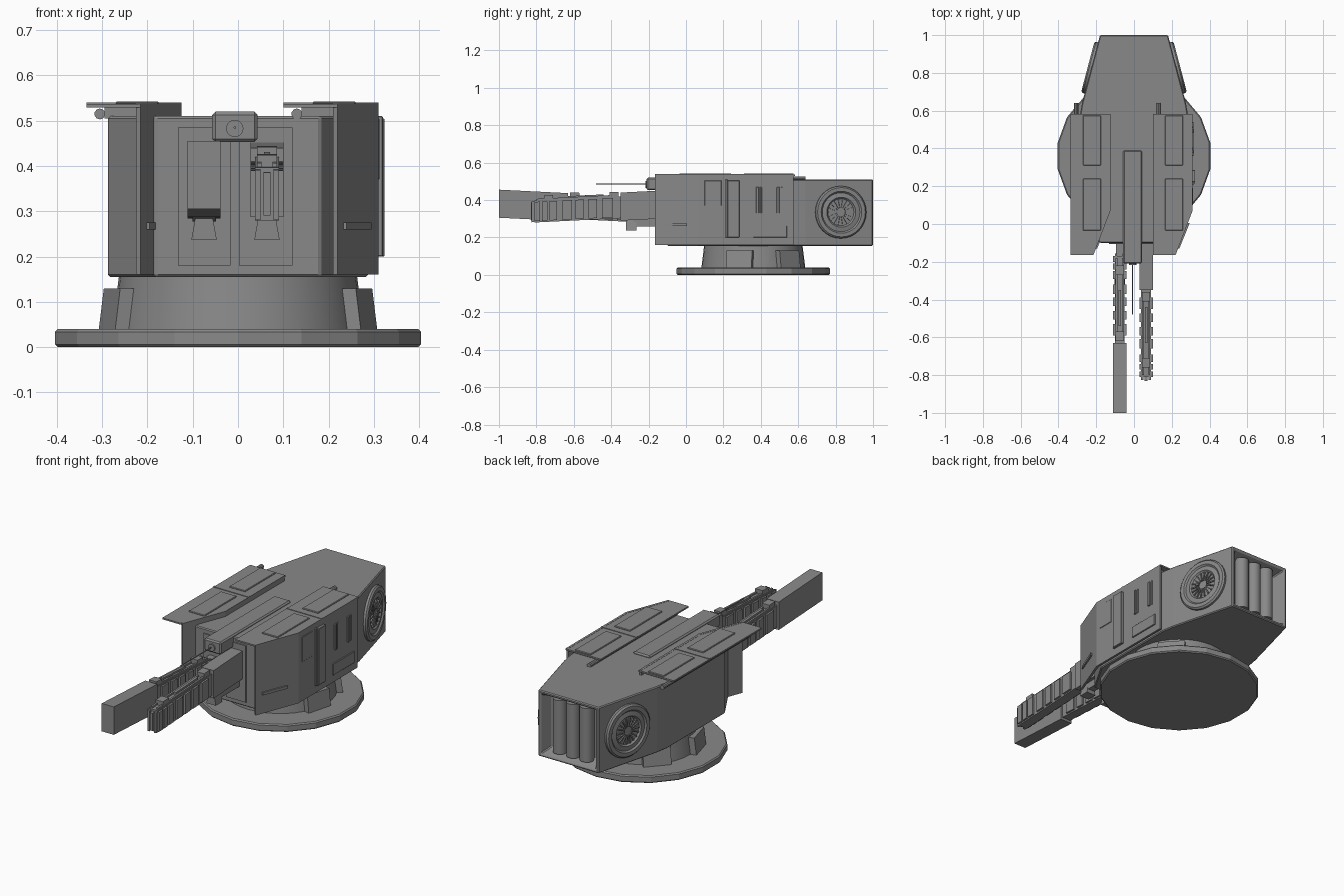
import bpy, bmesh, math
from mathutils import Matrix, Vector

cube = bpy.data.objects.get("Cube")
if cube:
    bpy.data.objects.remove(cube)

grey = bpy.data.materials.new("hull_grey")
grey.use_nodes = True
grey.diffuse_color = (0.25, 0.25, 0.25, 1)
bsdf = next(n for n in grey.node_tree.nodes if n.type == 'BSDF_PRINCIPLED')
bsdf.inputs["Base Color"].default_value = grey.diffuse_color
bsdf.inputs["Roughness"].default_value = 0.6


def finish(bm, name, bevel=0, smooth=False):
    bmesh.ops.recalc_face_normals(bm, faces=bm.faces)
    mesh = bpy.data.meshes.new(name)
    bm.to_mesh(mesh)
    bm.free()
    mesh.materials.append(grey)
    ob = bpy.data.objects.new(name, mesh)
    bpy.context.collection.objects.link(ob)
    if bevel:
        mod = ob.modifiers.new("bevel", 'BEVEL')
        mod.width = bevel
        mod.limit_method = 'ANGLE'
    if smooth:
        bpy.ops.object.select_all(action='DESELECT')
        ob.select_set(True)
        bpy.context.view_layer.objects.active = ob
        bpy.ops.object.shade_smooth_by_angle(angle=math.radians(35))
    return ob


def add_box(bm, x0, x1, y0, y1, z0, z1):
    m = Matrix.Translation(((x0 + x1) / 2, (y0 + y1) / 2, (z0 + z1) / 2))
    m = m @ Matrix.Diagonal((x1 - x0, y1 - y0, z1 - z0, 1))
    return bmesh.ops.create_cube(bm, size=1, matrix=m)["verts"]


def box(name, *size, bevel=0):
    bm = bmesh.new()
    add_box(bm, *size)
    return finish(bm, name, bevel)


def add_prism(bm, points, z0, z1):
    low = [bm.verts.new((x, y, z0)) for x, y in points]
    high = [bm.verts.new((x, y, z1)) for x, y in points]
    bm.faces.new(low[::-1])
    bm.faces.new(high)
    n = len(points)
    for i in range(n):
        j = (i + 1) % n
        bm.faces.new((low[i], low[j], high[j], high[i]))


def prism(name, points, z0, z1, bevel=0):
    bm = bmesh.new()
    add_prism(bm, points, z0, z1)
    return finish(bm, name, bevel)


def cylinder(name, r0, r1, depth, matrix, sides=18, bevel=0, smooth=False):
    bm = bmesh.new()
    bmesh.ops.create_cone(bm, cap_ends=True, segments=sides, radius1=r0,
                          radius2=r1, depth=depth, matrix=matrix)
    return finish(bm, name, bevel, smooth)


along_y = Matrix.Rotation(math.pi / 2, 4, 'X')

# Round base, neck and its four buttresses
CY = 0.36
cylinder("base_disc", 0.41, 0.41, 0.04, Matrix.Translation((0, CY, 0.02)), bevel=0.006)
cylinder("base_neck", 0.278, 0.262, 0.13, Matrix.Translation((0, CY, 0.1)), 36, smooth=True)
for k, angle in enumerate((-15, 42, 138, 195)):
    bm = bmesh.new()
    for v in add_box(bm, 0.2, 0.3, -0.07, 0.07, 0.035, 0.13):
        if v.co.z > 0.1 and v.co.x > 0.25:
            v.co.x -= 0.012
    bm.transform(Matrix.Translation((0, CY, 0)) @ Matrix.Rotation(math.radians(angle), 4, 'Z'))
    finish(bm, f"base_buttress_{k + 1}")

# Main hull with a recessed rear face
half = [(0.18, 1), (0.275, 0.64), (0.287, 0.57), (0.287, 0.08), (0.182, -0.1)]
bm = bmesh.new()
add_prism(bm, half + [(-x, y) for x, y in half[::-1]], 0.155, 0.51)
bmesh.ops.recalc_face_normals(bm, faces=bm.faces)
rear = [f for f in bm.faces if f.normal.y > 0.99]
bmesh.ops.inset_individual(bm, faces=rear, thickness=0.022, depth=0)
bmesh.ops.inset_individual(bm, faces=rear, thickness=0.035, depth=-0.06)
finish(bm, "hull", bevel=0.005)
for i, x in enumerate((-0.08, 0, 0.08)):
    cylinder(f"rear_tube_{i + 1}", 0.036, 0.036, 0.29,
             Matrix.Translation((x, 0.955, 0.333)), 20, smooth=True)

# Round intake on each rear flank
profile = [(0.14, -0.01), (0.14, 0.012), (0.132, 0.02), (0.112, 0.02),
           (0.104, 0.012), (0.08, 0.016), (0.072, 0.007), (0.0, 0.007)]
for side, name in ((1, "left_intake"), (-1, "right_intake")):
    normal = Vector((0.967 * side, 0.255, 0))
    place = Matrix.Translation((0.2255 * side, 0.826, 0.335)) @ normal.to_track_quat('Z', 'Y').to_matrix().to_4x4()
    bm = bmesh.new()
    points = [bm.verts.new((r, 0, h)) for r, h in profile]
    edges = [bm.edges.new(p) for p in zip(points, points[1:])]
    bmesh.ops.spin(bm, geom=points + edges, cent=(0, 0, 0), axis=(0, 0, 1),
                   angle=math.tau, steps=32, use_merge=True)
    bmesh.ops.remove_doubles(bm, verts=bm.verts, dist=0.0005)
    bm.transform(place)
    finish(bm, name, smooth=True)
    bm = bmesh.new()
    for k in range(18):
        fin = add_box(bm, 0.024, 0.07, -0.003, 0.003, 0.004, 0.014)
        bmesh.ops.rotate(bm, verts=fin, matrix=Matrix.Rotation(k * math.tau / 18, 3, 'Z'))
    bm.transform(place)
    finish(bm, name + "_fins")

# Armour sets: the second is the first shifted across the hull
for shift, name in ((0, "left"), (-0.435, "right")):
    def moved(pts):
        return [(x + shift, y) for x, y in pts]

    def part(label, x0, x1, *rest, bevel=0):
        box(f"{name}_{label}", x0 + shift, x1 + shift, *rest, bevel=bevel)

    prism(f"{name}_side_armour", moved([
        (0.22, -0.165), (0.31, 0.07), (0.31, 0.575), (0.298, 0.575),
        (0.298, 0.073), (0.21, -0.158)]), 0.16, 0.538)
    prism(f"{name}_roof_armour", moved([
        (0.1, -0.165), (0.22, -0.165), (0.31, 0.07), (0.31, 0.582),
        (0.1, 0.582)]), 0.529, 0.537)
    for k, (y0, y1) in enumerate(((-0.035, 0.24), (0.31, 0.575))):
        part(f"roof_panel_{k + 1}", 0.165, 0.26, y0, y1, 0.535, 0.543, bevel=0.003)
    part("roof_divider", 0.1, 0.31, 0.268, 0.28, 0.535, 0.54)
    part("roof_spacer", 0.14, 0.285, 0.08, 0.55, 0.505, 0.531)
    cylinder(f"{name}_roof_rod", 0.012, 0.012, 0.74,
             Matrix.Translation((0.13 + shift, 0.27, 0.515)) @ along_y, 10, smooth=True)
    # Slanted rail on the front part of the side armour
    prism(f"{name}_side_rail", moved([
        (0.228, -0.13), (0.24, -0.13), (0.295, 0.005), (0.283, 0.005)]), 0.26, 0.275)

# Side fittings on the exposed armour face
for label, y0, y1, z0, z1, out in (
        ("side_ridge_a", 0.21, 0.222, 0.2, 0.51, 0.32),
        ("side_ridge_b", 0.222, 0.285, 0.2, 0.505, 0.324),
        ("side_slot_a", 0.375, 0.39, 0.33, 0.47, 0.318),
        ("side_slot_b", 0.395, 0.405, 0.33, 0.47, 0.314),
        ("side_slot_c", 0.485, 0.5, 0.33, 0.47, 0.318),
        ("side_slot_d", 0.507, 0.517, 0.33, 0.47, 0.314),
        ("side_hatch", 0.36, 0.54, 0.2, 0.262, 0.316),
        ("side_panel", 0.1, 0.19, 0.37, 0.505, 0.313)):
    box(label, 0.305, out, y0, y1, z0, z1, bevel=0.002)

# Sight housing on the roof with lens and thin probe
box("sight_housing", -0.057, 0.043, -0.21, 0.39, 0.453, 0.52, bevel=0.007)
cylinder("sight_lens", 0.019, 0.019, 0.01,
         Matrix.Translation((-0.007, -0.212, 0.483)) @ along_y, 20, smooth=True)
cylinder("sight_probe", 0.003, 0.003, 0.28,
         Matrix.Translation((-0.007, -0.34, 0.485)) @ along_y, 8)

# Front doors
box("front_door_right", -0.132, -0.017, -0.106, -0.09, 0.18, 0.485)
box("front_door_left", 0.002, 0.12, -0.106, -0.09, 0.18, 0.485)


# A gun: smooth box at one end, ribbed frame at the other, slightly tilted
def gun(name, x, y, z, direction):
    bm = bmesh.new()
    add_box(bm, -0.036, 0.036, 0, 0.37, -0.075, 0.075)
    add_box(bm, -0.026, 0.026, -0.46, 0, -0.062, 0.055)
    # thin rails over the frame
    for s in (-1, 1):
        add_box(bm, s * 0.017 - 0.005, s * 0.017 + 0.005, -0.45, -0.05, 0.05, 0.064)
        add_box(bm, s * 0.02 - 0.006, s * 0.02 + 0.006, -0.475, -0.455, -0.06, 0.05)
    add_box(bm, -0.007, 0.007, -0.28, -0.09, 0.05, 0.07)
    add_box(bm, -0.008, 0.008, -0.48, -0.45, -0.05, 0.045)
    # ribs along the frame
    for start, length in ((-0.46, 0.03), (-0.42, 0.03), (-0.38, 0.04), (-0.31, 0.05),
                          (-0.24, 0.045), (-0.17, 0.045), (-0.1, 0.06)):
        add_box(bm, -0.036, 0.036, start, start + length, -0.055, 0.048)
    # raised blocks on the top
    for start in (-0.41, -0.06):
        add_box(bm, -0.022, 0.022, start, start + 0.05, 0.05, 0.08)
    for v in bm.verts:
        v.co.z += 0.05 * v.co.y
    turn = Matrix.Rotation(math.pi if direction < 0 else 0, 4, 'Z')
    bm.transform(Matrix.Translation((x, y, z)) @ turn)
    finish(bm, name)


gun("right_gun", -0.075, -0.63, 0.362, -1)
gun("left_gun", 0.064, -0.35, 0.365, 1)

# Mounts and flared brackets under the guns
box("right_gun_mount", -0.095, -0.055, -0.17, -0.09, 0.3, 0.38)
for name, x in (("right_bracket", -0.075), ("left_bracket", 0.064)):
    bm = bmesh.new()
    for v in add_box(bm, x - 0.028, x + 0.028, -0.32, -0.265, 0.237, 0.3):
        if v.co.z > 0.27:
            v.co.x = x + (v.co.x - x) * 0.6
    add_box(bm, x - 0.02, x + 0.02, -0.28, -0.09, 0.258, 0.3)
    finish(bm, name)
